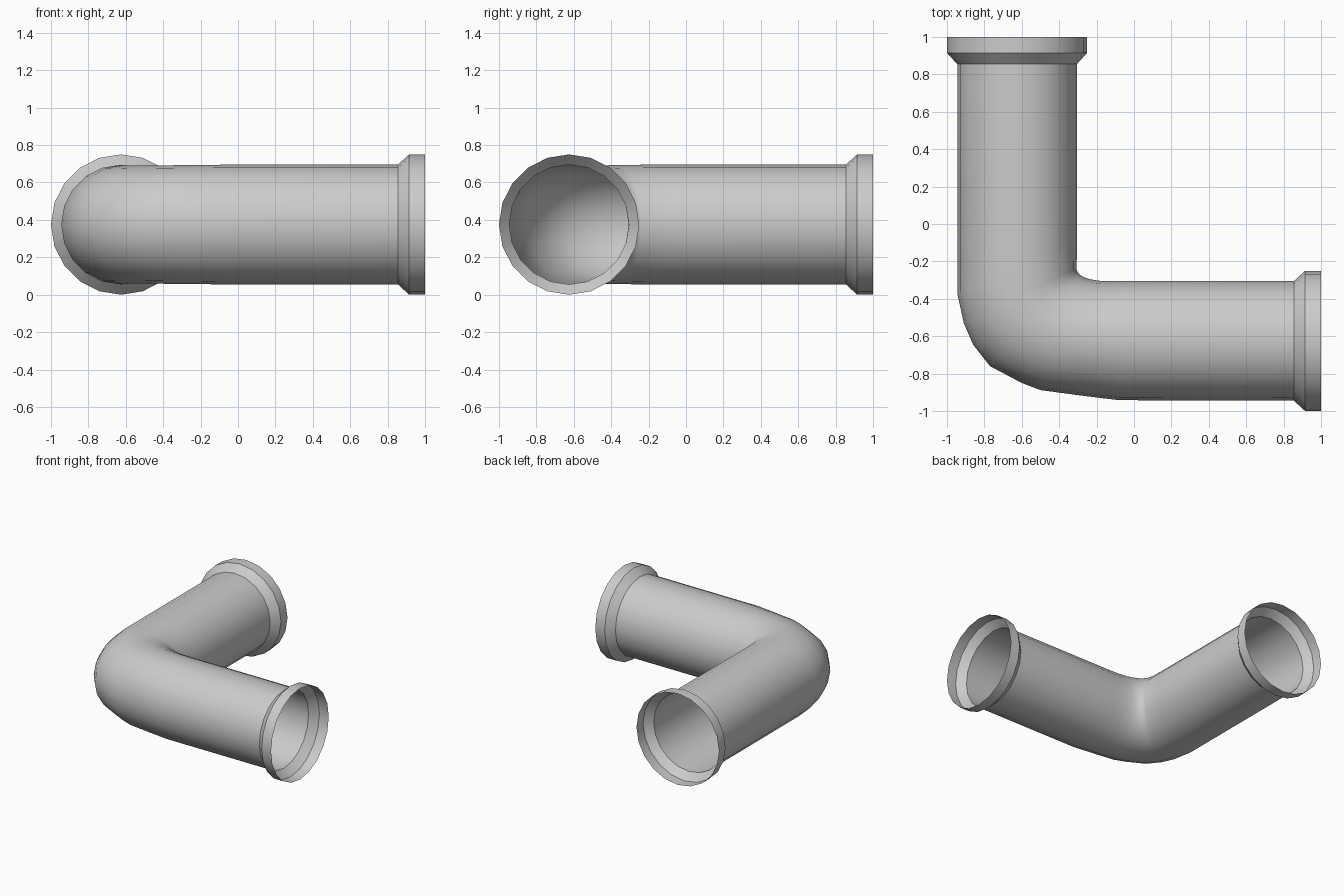
import bpy, bmesh, math
from mathutils import Vector

if "Cube" in bpy.data.objects:
    bpy.data.objects.remove(bpy.data.objects["Cube"])

SIDES = 20
C, Z = -0.625, 0.378   # pipe axis offset and height


def arm(r, t, along_y):
    """Outer point, inner point and vertical radius of a straight ring."""
    if along_y:
        return ((C - r, t), (C + r, t), r)
    return ((t, C - r), (t, C + r), r)


# collar and straight part of each arm
profile = [(0.375, 1.0), (0.375, 0.915), (0.32, 0.855)]
rings = [arm(r, t, True) for r, t in profile]

# bend: outer point, inner point, vertical radius
rings += [
    ((-0.945, -0.37), (-0.304, -0.08), 0.32),
    ((-0.91, -0.53), (-0.307, -0.24), 0.318),
    ((-0.86, -0.645), (-0.30, -0.262), 0.316),
    ((-0.77, -0.76), (-0.28, -0.278), 0.315),
    ((-0.60, -0.85), (-0.25, -0.291), 0.316),
    ((-0.50, -0.888), (-0.225, -0.297), 0.317),
    ((-0.30, -0.915), (-0.17, -0.306), 0.318),
    ((-0.08, -0.942), (-0.08, -0.304), 0.32),
]
rings += [arm(r, t, False) for r, t in reversed(profile)]

# open pipe skin lofted through the rings
bm = bmesh.new()
loops = []
for outer, inner, rz in rings:
    o, i = Vector((*outer, Z)), Vector((*inner, Z))
    mid, half = (o + i) / 2, (o - i) / 2
    loop = []
    for k in range(SIDES):
        a = 2 * math.pi * k / SIDES
        loop.append(bm.verts.new(mid + half * math.cos(a)
                                 + Vector((0, 0, rz * math.sin(a)))))
    loops.append(loop)
for a, b in zip(loops, loops[1:]):
    for k in range(SIDES):
        n = (k + 1) % SIDES
        bm.faces.new((a[k], b[k], b[n], a[n]))

# make faces point away from the pipe axis
bm.normal_update()
bm.faces.ensure_lookup_table()
f = bm.faces[0]
if f.normal.dot(f.calc_center_median() - Vector((C, 0.95, Z))) < 0:
    bmesh.ops.reverse_faces(bm, faces=bm.faces[:])

# rest on the ground
low = min(v.co.z for v in bm.verts)
bmesh.ops.translate(bm, verts=bm.verts[:], vec=(0, 0, -low))

mesh = bpy.data.meshes.new("elbow_pipe")
bm.to_mesh(mesh)
bm.free()
pipe = bpy.data.objects.new("elbow_pipe", mesh)
bpy.context.collection.objects.link(pipe)
bpy.context.view_layer.objects.active = pipe
pipe.select_set(True)
bpy.ops.object.shade_smooth_by_angle(angle=math.radians(35))
